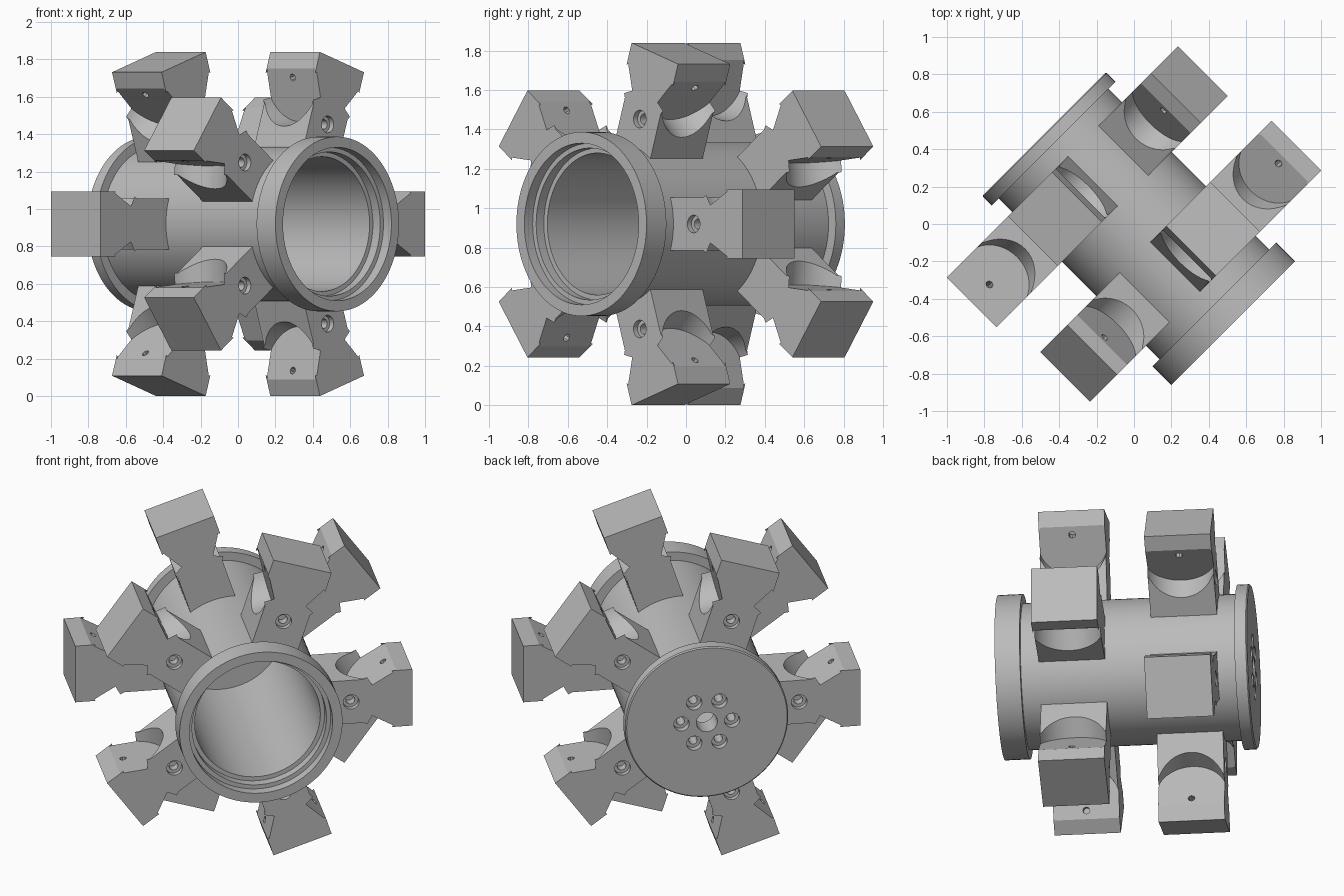
import bpy, bmesh
from math import radians, sin, cos, pi, sqrt
from mathutils import Matrix, Vector

cube = bpy.data.objects.get("Cube")
if cube:
    bpy.data.objects.remove(cube)

metal = bpy.data.materials.new("machined_grey")
metal.use_nodes = True
metal.diffuse_color = (0.5, 0.5, 0.5, 1)
metal.node_tree.nodes["Principled BSDF"].inputs["Base Color"].default_value = (0.5, 0.5, 0.5, 1)

# Hub frame: local x = sideways, local y = up, local z = hub axis toward the open end
s = sqrt(0.5)
HUB = Matrix(((s, 0, s, 0), (s, 0, -s, 0), (0, 1, 0, 0.92), (0, 0, 0, 1)))


def add_object(name, bm):
    bmesh.ops.recalc_face_normals(bm, faces=bm.faces)
    mesh = bpy.data.meshes.new(name)
    bm.to_mesh(mesh)
    bm.free()
    mesh.materials.append(metal)
    obj = bpy.data.objects.new(name, mesh)
    bpy.context.collection.objects.link(obj)
    return obj


def cylinder_cutter(base, axis, radius, depth, sides=32):
    """Cylinder that starts at base and runs along axis."""
    axis = Vector(axis).normalized()
    mat = (Matrix.Translation(Vector(base) + axis * depth / 2)
           @ axis.to_track_quat('Z', 'Y').to_matrix().to_4x4())
    bm = bmesh.new()
    bmesh.ops.create_cone(bm, cap_ends=True, segments=sides, radius1=radius,
                          radius2=radius, depth=depth, matrix=mat)
    obj = add_object("cutter", bm)
    obj.hide_render = True
    return obj


def carve(obj, cutters):
    """Subtract the cutters, bake the result and smooth the round walls."""
    for c in cutters:
        mod = obj.modifiers.new("cut", 'BOOLEAN')
        mod.operation = 'DIFFERENCE'
        mod.solver = 'EXACT'
        mod.object = c
    bpy.context.view_layer.update()
    deps = bpy.context.evaluated_depsgraph_get()
    baked = bpy.data.meshes.new_from_object(obj.evaluated_get(deps))
    obj.modifiers.clear()
    obj.data = baked
    for c in cutters:
        bpy.data.objects.remove(c)
    bpy.ops.object.select_all(action='DESELECT')
    obj.select_set(True)
    bpy.context.view_layer.objects.active = obj
    bpy.ops.object.shade_smooth_by_angle(angle=radians(30))


# Hub: turned profile of (radius, axial position), closed at the back
profile = [(0, -0.68), (0.46, -0.68), (0.467, -0.673), (0.467, -0.608),
           (0.415, -0.608), (0.415, 0.608), (0.467, 0.608), (0.467, 0.75),
           (0.41, 0.75), (0.41, 0.69), (0.385, 0.69), (0.385, 0.635),
           (0.36, 0.635), (0.36, -0.55), (0, -0.55)]
bm = bmesh.new()
verts = [bm.verts.new((r, 0, z)) for r, z in profile]
edges = [bm.edges.new(pair) for pair in zip(verts, verts[1:])]
bmesh.ops.spin(bm, geom=verts + edges, axis=(0, 0, 1), cent=(0, 0, 0),
               angle=2 * pi, steps=96)
bmesh.ops.remove_doubles(bm, verts=bm.verts, dist=1e-4)
hub = add_object("hub", bm)

# Centre hole and six counterbored bolt holes in the back plate
cutters = [cylinder_cutter((0, 0, -0.75), (0, 0, 1), 0.06, 0.3)]
for i in range(6):
    a = i * pi / 3
    x, y = 0.145 * cos(a), 0.145 * sin(a)
    cutters.append(cylinder_cutter((x, y, -0.72), (0, 0, 1), 0.044, 0.08))
    cutters.append(cylinder_cutter((x, y, -0.75), (0, 0, 1), 0.024, 0.3, 16))
carve(hub, cutters)
hub.matrix_world = HUB

# Arm: block with a narrower foot, local x = outward, y = sideways, z = hub axis
NEAR, FAR = 0.13, 0.505
MID = (NEAR + FAR) / 2
half = [(0.38, 0.135), (0.63, 0.135), (0.70, 0.175), (0.91, 0.175)]
outline = half + [(r, -t) for r, t in reversed(half)]
bm = bmesh.new()
foot = bm.faces.new([bm.verts.new((r, t, NEAR)) for r, t in outline])
top = bmesh.ops.extrude_face_region(bm, geom=[foot])["geom"]
bmesh.ops.translate(bm, vec=(0, 0, FAR - NEAR),
                    verts=[v for v in top if isinstance(v, bmesh.types.BMVert)])
arm = add_object("front_arm_1", bm)

# Tilted round pockets on both sides, each with a small pin hole, and a bolt hole
cutters = []
for side in (1, -1):
    axis = Vector((-0.5, 0.866 * side, 0))
    cutters.append(cylinder_cutter((0.74, 0.13 * side, MID), axis, 0.2, 0.3, 64))
    pin = Vector((0.775, 0.15 * side, MID))
    cutters.append(cylinder_cutter(pin - axis * 0.06, axis, 0.02, 0.2, 8))
cutters.append(cylinder_cutter((0.56, 0, FAR - 0.03), (0, 0, 1), 0.045, 0.1))
cutters.append(cylinder_cutter((0.56, 0, FAR - 0.08), (0, 0, 1), 0.026, 0.2, 24))
carve(arm, cutters)

# Two rings of five arms; the back ring is the front one turned half round
for ring, turn in (("front", 0), ("back", pi)):
    for i in range(5):
        name = f"{ring}_arm_{i + 1}"
        obj = bpy.data.objects.get(name)
        if obj is None:
            obj = bpy.data.objects.new(name, arm.data)
            bpy.context.collection.objects.link(obj)
        obj.matrix_world = (Matrix.Rotation(turn, 4, 'Z') @ HUB
                            @ Matrix.Rotation(i * 2 * pi / 5, 4, 'Z'))
